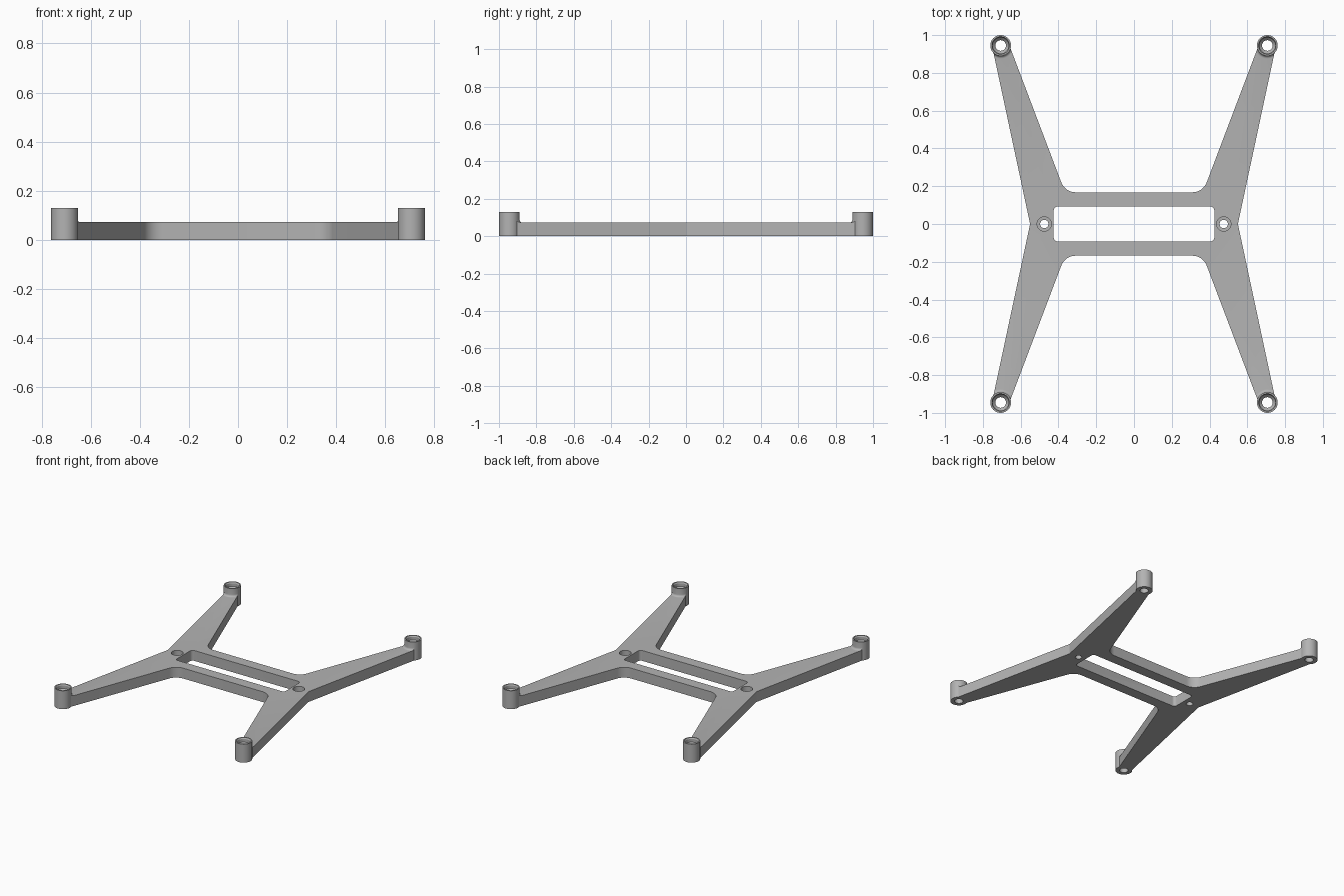
import bpy, bmesh
from math import cos, sin, pi, radians, atan2
from mathutils import Vector

cube = bpy.data.objects.get("Cube")
if cube:
    bpy.data.objects.remove(cube)

PLATE, POST = 0.073, 0.13
POST_XY, PIVOT_X = (0.706, 0.945), 0.475

grey = bpy.data.materials.new("plain grey")
grey.use_nodes = True
colour = (0.45, 0.45, 0.45, 1)
grey.diffuse_color = colour
grey.node_tree.nodes["Principled BSDF"].inputs["Base Color"].default_value = colour


def finish(name, bm):
    bmesh.ops.recalc_face_normals(bm, faces=bm.faces)
    mesh = bpy.data.meshes.new(name)
    bm.to_mesh(mesh)
    bm.free()
    mesh.materials.append(grey)
    obj = bpy.data.objects.new(name, mesh)
    bpy.context.collection.objects.link(obj)
    return obj


def prism(name, points, z0, z1):
    """Extrude a flat outline upwards."""
    bm = bmesh.new()
    face = bm.faces.new([bm.verts.new((x, y, z0)) for x, y in points])
    up = bmesh.ops.extrude_face_region(bm, geom=[face])["geom"]
    bmesh.ops.translate(bm, verts=[v for v in up if isinstance(v, bmesh.types.BMVert)],
                        vec=(0, 0, z1 - z0))
    return finish(name, bm)


def turned(name, profile, centres, sides=48):
    """Closed solids of revolution from (radius, z) pairs, one per centre."""
    bm = bmesh.new()
    for cx, cy in centres:
        rings = [[bm.verts.new((cx + r * cos(2 * pi * i / sides),
                                cy + r * sin(2 * pi * i / sides), z))
                  for i in range(sides)] for r, z in profile]
        for a, b in zip(rings, rings[1:]):
            for i in range(sides):
                j = (i + 1) % sides
                bm.faces.new((a[i], a[j], b[j], b[i]))
        bm.faces.new(rings[0])
        bm.faces.new(rings[-1])
    return finish(name, bm)


def rounded(prev, corner, nxt, radius, steps=10):
    """Points of a circular fillet replacing a corner."""
    p, c, n = Vector(prev), Vector(corner), Vector(nxt)
    u, v = (p - c).normalized(), (n - c).normalized()
    half = u.angle(v) / 2
    centre = c + (u + v).normalized() * (radius / sin(half))
    reach = radius * cos(half) / sin(half)
    a, b = c + u * reach - centre, c + v * reach - centre
    start = atan2(a.y, a.x)
    turn = (atan2(b.y, b.x) - start + pi) % (2 * pi) - pi
    return [(centre.x + radius * cos(start + turn * i / steps),
             centre.y + radius * sin(start + turn * i / steps)) for i in range(steps + 1)]


def combine(target, tool, operation):
    """Apply a boolean and discard the tool."""
    mod = target.modifiers.new("cut", "BOOLEAN")
    mod.object, mod.operation, mod.solver = tool, operation, "EXACT"
    bpy.context.view_layer.objects.active = target
    bpy.ops.object.modifier_apply(modifier=mod.name)
    bpy.data.objects.remove(tool)


# Outline of the frame: one quarter, mirrored twice
tip, waist = (0.6576, 0.94), (0.365, 0.168)
quarter = [(0.751, 0.94), tip] + rounded(tip, waist, (0, waist[1]), 0.08)
back = quarter + [(-x, y) for x, y in reversed(quarter)]
outline = ([(0.55, 0)] + back + [(-0.55, 0)]
           + [(x, -y) for x, y in reversed(back)])
frame = prism("mounting_frame", outline, 0, PLATE)

# Corner posts with a small fillet where they rise from the arms
corners = [(sx * POST_XY[0], sy * POST_XY[1]) for sx in (1, -1) for sy in (1, -1)]
flare = 0.015
curve = [(0.055 + flare * (1 - sin(a * pi / 12)), PLATE + flare * (1 - cos(a * pi / 12)))
         for a in range(7)]
fillets = turned("post_fillets", [(0.07, PLATE - 0.02)] + curve, corners)
combine(fillets, prism("arm_limit", outline, 0.01, 0.2), "INTERSECT")
combine(frame, fillets, "UNION")
combine(frame, turned("corner_posts", [(0.055, 0), (0.055, POST)], corners), "UNION")

# Central slot with rounded corners
box = [(0.425, 0.092), (-0.425, 0.092), (-0.425, -0.092), (0.425, -0.092)]
slot = []
for i in range(4):
    slot += rounded(box[i - 1], box[i], box[(i + 1) % 4], 0.02, 6)
combine(frame, prism("slot_cutter", slot, -0.1, 0.2), "DIFFERENCE")

# Stepped screw holes in the posts and the two pivots
post_bore = [(0.028, -0.05), (0.028, 0.085), (0.042, 0.1), (0.042, 0.122), (0.047, POST), (0.047, 0.2)]
combine(frame, turned("post_bores", post_bore, corners), "DIFFERENCE")
pivot_bore = [(0.022, -0.05), (0.022, 0.035), (0.038, 0.036), (0.038, 0.2)]
combine(frame, turned("pivot_bores", pivot_bore, [(PIVOT_X, 0), (-PIVOT_X, 0)]), "DIFFERENCE")

# Smooth curved walls, crisp edges
bpy.ops.object.select_all(action="DESELECT")
frame.select_set(True)
bpy.context.view_layer.objects.active = frame
bpy.ops.object.shade_smooth_by_angle(angle=radians(20))
